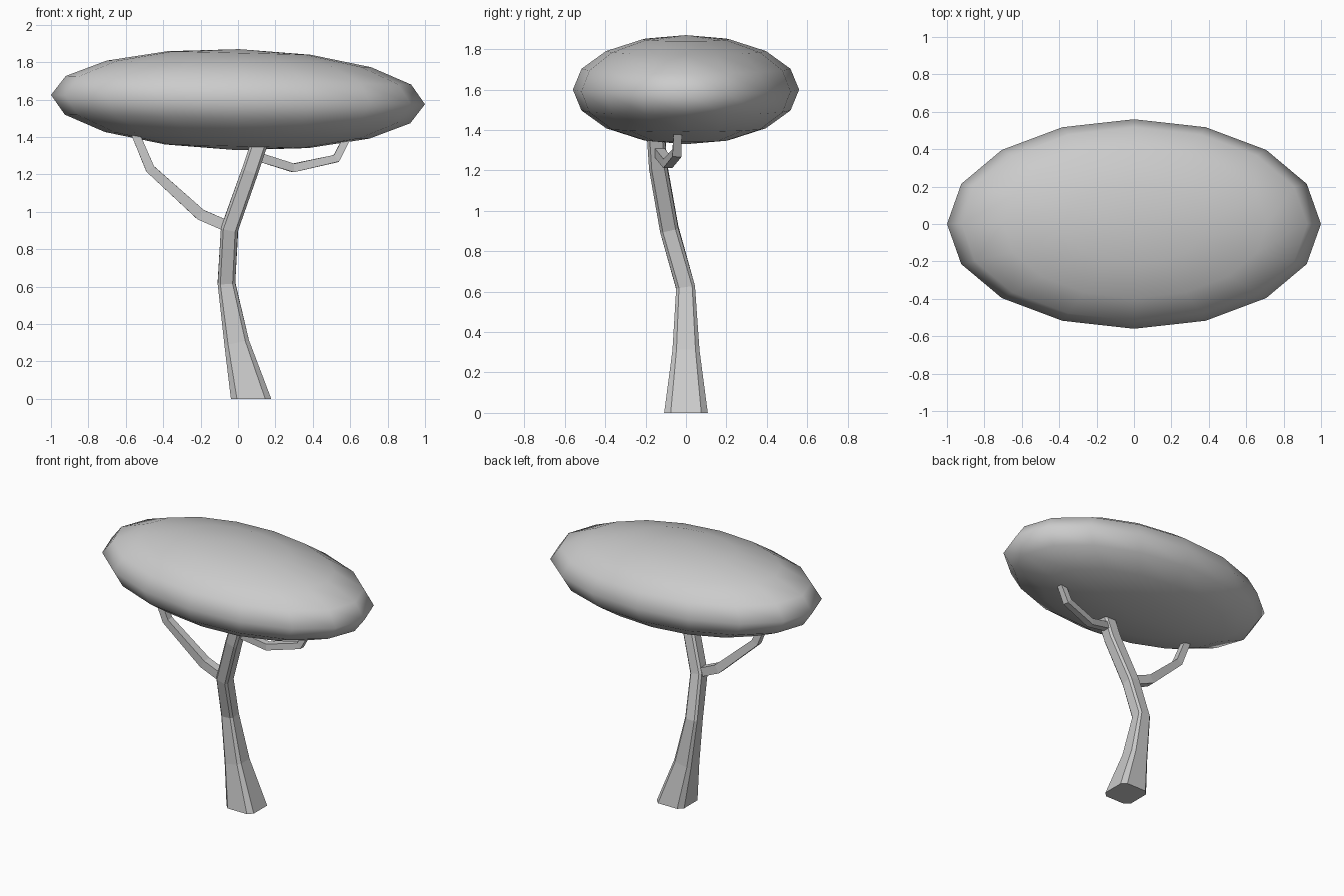
import bpy, bmesh
from math import radians
from mathutils import Vector, Matrix

if "Cube" in bpy.data.objects:
    bpy.data.objects.remove(bpy.data.objects["Cube"])


def section(chamfer):
    """Unit square outline, with cut corners if chamfer > 0."""
    c = 1 - chamfer
    if chamfer == 0:
        return [(1, 1), (-1, 1), (-1, -1), (1, -1)]
    return [(1, c), (c, 1), (-c, 1), (-1, c), (-1, -c), (-c, -1), (c, -1), (1, -c)]


def limb(name, path, chamfer=0.0, flat_base=False):
    """Sweep a tapering section along (x, y, z, half_width) points."""
    pts = [Vector(p[:3]) for p in path]
    bm = bmesh.new()
    rings = []
    for i, p in enumerate(pts):
        t = Vector((0, 0, 0))
        if i > 0:
            t += (p - pts[i - 1]).normalized()
        if i < len(pts) - 1:
            t += (pts[i + 1] - p).normalized()
        if flat_base and i == 0:
            t = Vector((0, 0, 1))
        t.normalize()
        u = Vector((0, 1, 0)).cross(t).normalized()
        v = t.cross(u)
        r = path[i][3]
        rings.append([bm.verts.new(p + u * a * r + v * b * r) for a, b in section(chamfer)])
    n = len(rings[0])
    for lo, hi in zip(rings, rings[1:]):
        for k in range(n):
            bm.faces.new((lo[k], lo[(k + 1) % n], hi[(k + 1) % n], hi[k]))
    bm.faces.new(rings[0][::-1])
    bm.faces.new(rings[-1])
    bmesh.ops.recalc_face_normals(bm, faces=bm.faces)
    mesh = bpy.data.meshes.new(name)
    bm.to_mesh(mesh)
    bm.free()
    obj = bpy.data.objects.new(name, mesh)
    bpy.context.collection.objects.link(obj)
    return obj


# Trunk: flared foot, two bends, ends just inside the canopy
limb("trunk", [(0.07, 0, 0, 0.108), (-0.007, 0, 0.30, 0.067), (-0.062, -0.002, 0.62, 0.047),
               (-0.045, -0.083, 0.91, 0.046), (0.065, -0.138, 1.22, 0.045),
               (0.115, -0.148, 1.37, 0.045)], chamfer=0.3, flat_base=True)

# Branches reaching into the canopy
limb("left_branch", [(-0.05, -0.085, 0.92, 0.03), (-0.20, -0.09, 0.985, 0.03),
                     (-0.47, -0.125, 1.23, 0.025), (-0.55, -0.13, 1.42, 0.022)])
limb("right_branch", [(0.09, -0.14, 1.30, 0.024), (0.295, -0.09, 1.235, 0.023),
                      (0.525, -0.045, 1.285, 0.022), (0.59, -0.04, 1.41, 0.02)])

# Canopy: flattened, slightly tilted ellipsoid
bm = bmesh.new()
bmesh.ops.create_uvsphere(bm, u_segments=16, v_segments=8, radius=1)
bm.transform(Matrix.Translation((0, 0, 1.6)) @ Matrix.Rotation(radians(1.43), 4, "Y")
             @ Matrix.Diagonal((1.0, 0.56, 0.27, 1)))
for f in bm.faces:
    f.smooth = True
mesh = bpy.data.meshes.new("canopy")
bm.to_mesh(mesh)
bm.free()
bpy.context.collection.objects.link(bpy.data.objects.new("canopy", mesh))
